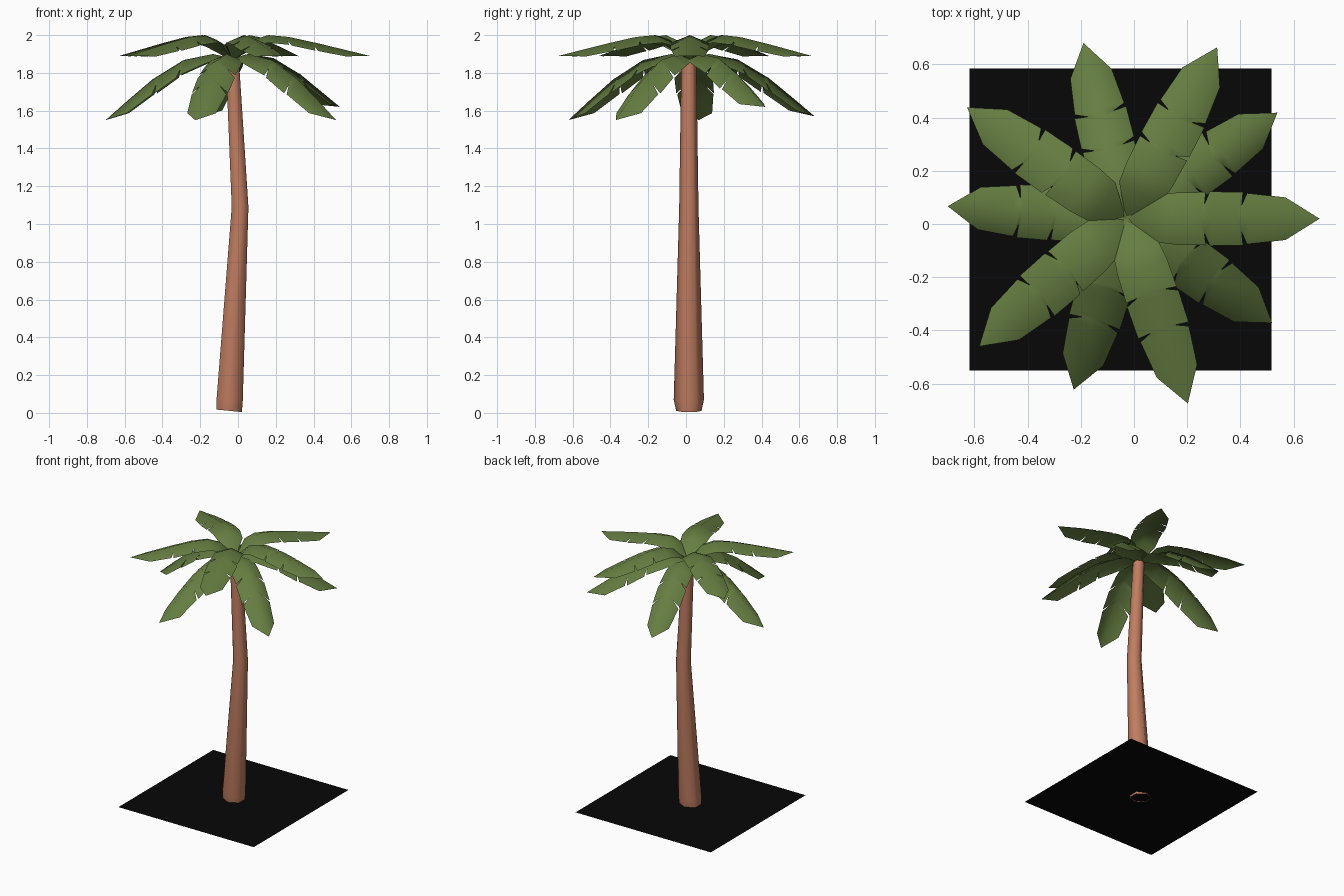
import bpy, bmesh, math
from mathutils import Vector, Matrix

if "Cube" in bpy.data.objects:
    bpy.data.objects.remove(bpy.data.objects["Cube"])


def material(name, rgb):
    m = bpy.data.materials.new(name)
    m.diffuse_color = (*rgb, 1)
    m.use_nodes = True
    m.node_tree.nodes["Principled BSDF"].inputs["Base Color"].default_value = m.diffuse_color
    return m


GREEN = material("leaf green", (0.13, 0.205, 0.053))
BROWN = material("bark brown", (0.53, 0.205, 0.12))
BLACK = material("ground black", (0.002, 0.002, 0.002))


def make_object(name, bm, mat, smooth=True):
    me = bpy.data.meshes.new(name)
    bmesh.ops.remove_doubles(bm, verts=bm.verts, dist=1e-5)
    for f in bm.faces:
        f.smooth = smooth
    bm.to_mesh(me)
    bm.free()
    me.materials.append(mat)
    ob = bpy.data.objects.new(name, me)
    bpy.context.collection.objects.link(ob)
    return ob


# ground plate: a thin square sheet
bm = bmesh.new()
bmesh.ops.create_grid(bm, x_segments=1, y_segments=1, size=0.568,
                      matrix=Matrix.Translation((-0.05, 0.017, 0.02)))
make_object("ground_plate", bm, BLACK, False)

# trunk: open six-sided tube along a slightly bent path
# ring: centre x, z, radius, y scale, slope in x
RINGS = [(-0.047, 0.011, 0.078, 0.86, -0.10),
         (-0.044, 0.07, 0.080, 1.0, -0.06),
         (0.011, 1.09, 0.051, 1.0, 0.0),
         (-0.03, 1.87, 0.040, 1.0, 0.05)]
bm = bmesh.new()
rings = []
for cx, cz, r, sy, slope in RINGS:
    ring = []
    for i in range(6):
        a = math.radians(30 + 60 * i)
        dx = r * math.cos(a)
        ring.append(bm.verts.new((cx + dx, 0.015 + sy * r * math.sin(a), cz + slope * dx)))
    rings.append(ring)
for lo, hi in zip(rings, rings[1:]):
    for i in range(6):
        j = (i + 1) % 6
        bm.faces.new((lo[i], lo[j], hi[j], hi[i]))
make_object("trunk", bm, BROWN)

# leaf outline: distance along the ridge, distance of the edge, half width (narrow spots are notches)
OUTLINE = [(0, 0, 0), (0.11, 0.11, 0.088), (0.19, 0.19, 0.098), (0.28, 0.30, 0.10),
           (0.295, 0.295, 0.055), (0.32, 0.315, 0.102), (0.42, 0.44, 0.10),
           (0.435, 0.435, 0.05), (0.46, 0.455, 0.096), (0.60, 0.60, 0.08), (0.728, 0.728, 0)]
# ridge height along the leaf, for the two tiers
UPPER = [(0, 1.865), (0.11, 1.975), (0.19, 2.0), (0.30, 1.99), (0.46, 1.955), (0.728, 1.89)]
LOWER = [(0, 1.875), (0.11, 1.90), (0.28, 1.868), (0.46, 1.765), (0.60, 1.655), (0.728, 1.55)]


def height(profile, u):
    for (a, za), (b, zb) in zip(profile, profile[1:]):
        if u <= b:
            return za + (zb - za) * (u - a) / (b - a)
    return profile[-1][1]


def leaf(name, angle, length, profile, droop, lift=0.0):
    bm = bmesh.new()
    turn = Matrix.Rotation(math.radians(angle), 3, 'Z')
    rows = []
    for ridge, edge, w in OUTLINE:
        row = []
        for side in (1, 0, -1):
            u = edge if side else ridge
            z = height(profile, u) + lift * (u / 0.728) ** 2
            p = turn @ Vector((u * length / 0.728, side * w, 0))
            # edges hang lower further out along the leaf
            drop = (droop[0] + (droop[1] - droop[0]) * min(u / 0.4, 1)) * w * abs(side)
            row.append(bm.verts.new((p.x - 0.03, p.y + 0.02, z - drop)))
        rows.append(row)
    for a, b in zip(rows, rows[1:]):
        for k in (0, 1):
            bm.faces.new((a[k + 1], b[k + 1], b[k], a[k]))
    bmesh.ops.dissolve_degenerate(bm, edges=bm.edges, dist=1e-5)
    make_object(name, bm, GREEN)


# upper tier of nearly level leaves
for n, (ang, length) in enumerate([(0, 0.728), (62, 0.73), (145, 0.73), (221, 0.732), (288.5, 0.733)]):
    leaf(f"upper_leaf_{n + 1}", ang, length, UPPER, (0.4, 0.42))

# lower tier of drooping leaves
for n, (ang, length, lift) in enumerate([(35, 0.695, 0.07), (103.6, 0.68, 0.02), (176, 0.672, 0),
                                         (253, 0.672, 0), (324.5, 0.675, 0)]):
    leaf(f"lower_leaf_{n + 1}", ang, length, LOWER, (0.25, 0.85), lift)
